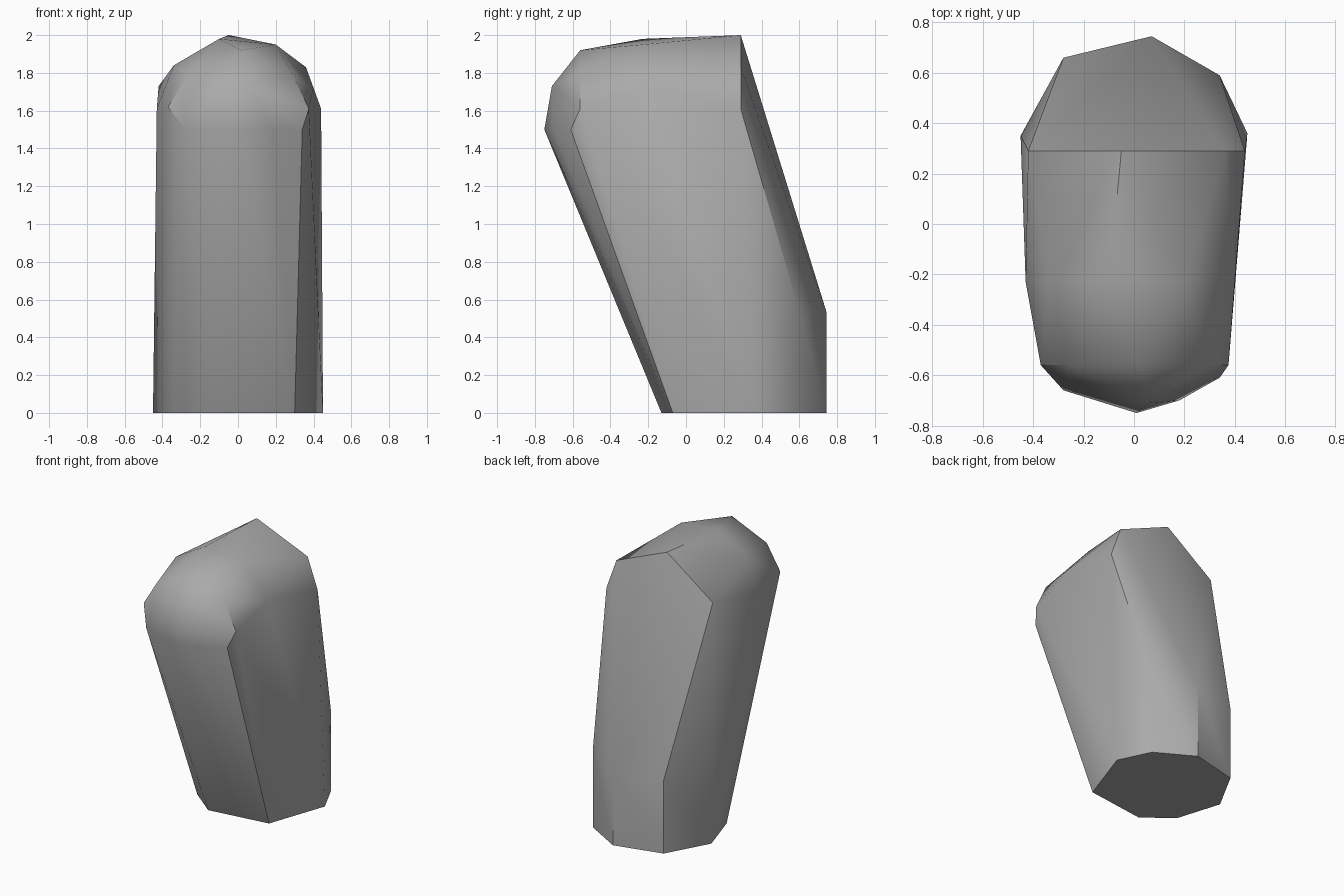
import bpy
import bmesh
import math

default_cube = bpy.data.objects.get("Cube")
if default_cube:
    bpy.data.objects.remove(default_cube, do_unlink=True)


def make_material(name, color):
    material = bpy.data.materials.new(name)
    material.use_nodes = True
    material.diffuse_color = color
    material.node_tree.nodes["Principled BSDF"].inputs["Base Color"].default_value = color
    return material


def at_height(outline, z):
    """Horizontal outline of (x, y) pairs."""
    return [(x, y, z) for x, y in outline]


def at_depth(outline, y):
    """Upright outline of (x, z) pairs."""
    return [(x, y, z) for x, z in outline]


def stone_from_sections(name, sections, material):
    """Wrap a tight faceted skin around the sections."""
    bm = bmesh.new()
    for section in sections:
        for point in section:
            bm.verts.new(point)
    result = bmesh.ops.convex_hull(bm, input=bm.verts[:])
    unused = {item for item in result["geom_interior"] + result["geom_unused"]
              if isinstance(item, bmesh.types.BMVert)}
    bmesh.ops.delete(bm, geom=list(unused), context="VERTS")
    bmesh.ops.recalc_face_normals(bm, faces=bm.faces[:])
    mesh = bpy.data.meshes.new(name)
    bm.to_mesh(mesh)
    bm.free()
    mesh.materials.append(material)
    stone = bpy.data.objects.new(name, mesh)
    bpy.context.collection.objects.link(stone)
    return stone


grey = make_material("stone grey", (0.4, 0.4, 0.4, 1))

# Flat foot, and the upright heel above its back edge
heel = [(.07, .745), (-.28, .66)]
flank = (.34, .59)
foot = [(.3, -.07), (.45, .36), (-.45, .35), (-.35, .03), (-.15, -.13)]
base = at_height(foot + heel + [flank], 0)
heel_top = at_height(heel, .53) + at_height([flank], .57)

# Back rim of the sloping top
rim = at_depth([(.44, 1.61), (.36, 1.83), (-.05, 2), (-.42, 1.73)], .29)

# Crown and shoulders
crown = at_depth([(.4, 1.72), (.2, 1.95), (-.1, 1.98), (-.34, 1.84), (-.43, 1.61)], -.23)

# Brow above the rounded nose
brow = at_depth([(.375, 1.61), (.29, 1.79), (.02, 1.92), (-.26, 1.8), (-.37, 1.62)], -.56)

# Blunt overhanging nose
nose = at_height([(.34, -.61), (.18, -.7), (.01, -.75), (-.28, -.66)], 1.5)
nose_tip = [(.06, -.71, 1.73)]

stone = stone_from_sections(
    "standing_stone", [base, heel_top, rim, crown, brow, nose, nose_tip], grey)

# Soft shading over shallow edges, crisp steep ones
bpy.ops.object.select_all(action="DESELECT")
stone.select_set(True)
bpy.context.view_layer.objects.active = stone
bpy.ops.object.shade_smooth_by_angle(angle=math.radians(35))
